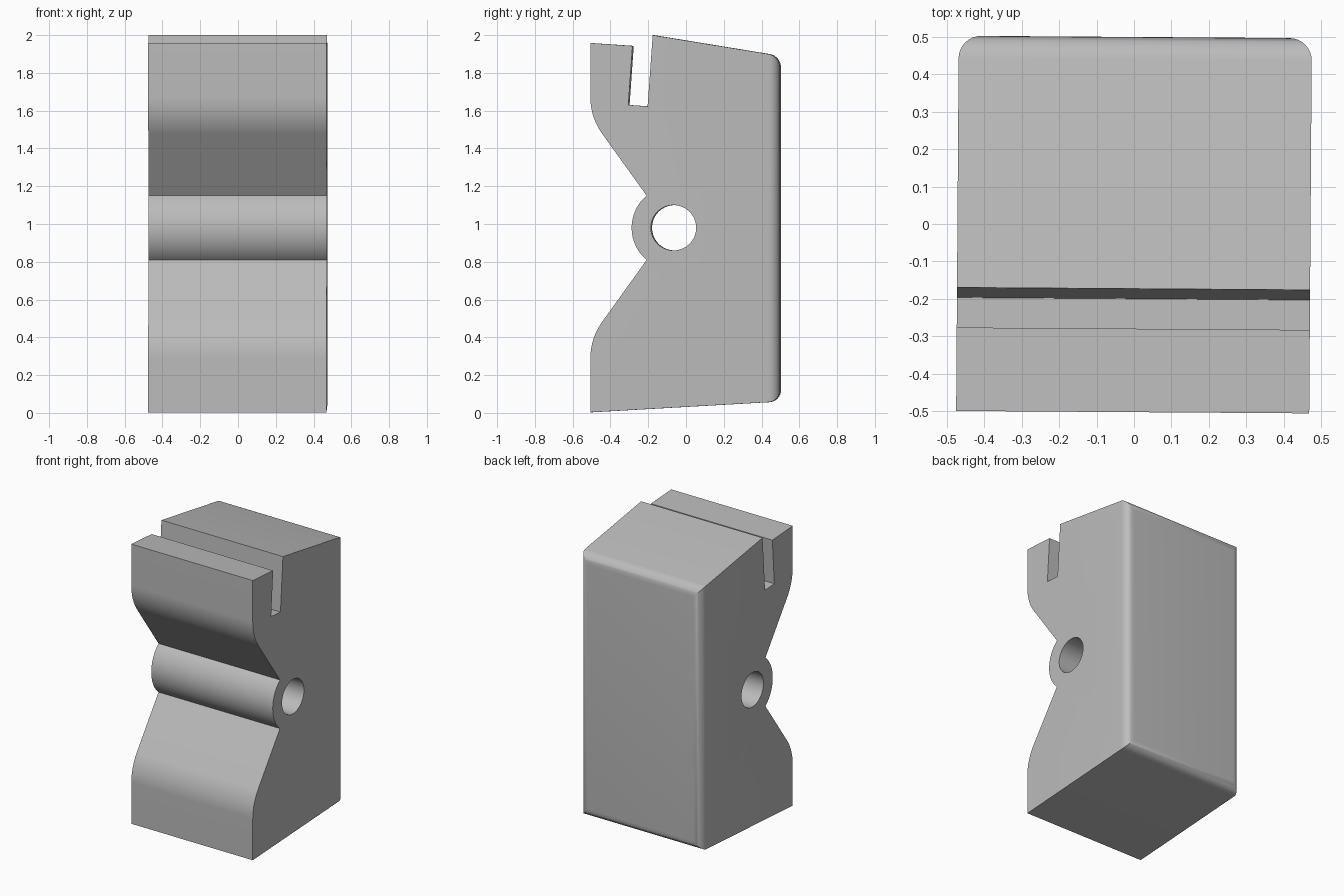
import bpy
import bmesh
from math import radians, sin, cos, tan, atan2
from mathutils import Vector, Matrix

if "Cube" in bpy.data.objects:
    bpy.data.objects.remove(bpy.data.objects["Cube"], do_unlink=True)

HALF_WIDTH = 0.472
PIVOT = Vector((-0.063, 0.98))   # hole centre in (y, z)


def fillet(before, corner, after, radius, steps=16):
    """Points of an arc rounding one profile corner."""
    p, c, n = Vector(before), Vector(corner), Vector(after)
    u, v = (p - c).normalized(), (n - c).normalized()
    half = u.angle(v) / 2
    centre = c + (u + v).normalized() * radius / sin(half)
    start = c + u * radius / tan(half) - centre
    end = c + v * radius / tan(half) - centre
    sweep = start.angle_signed(end)
    return [centre + Matrix.Rotation(-sweep * i / steps, 2) @ start
            for i in range(steps + 1)]


def arc(centre, start, end, steps=28):
    """Front-facing arc from one point up to another."""
    a, b = Vector(start) - centre, Vector(end) - centre
    r = (a.length + b.length) / 2
    ang0 = atan2(a.y, a.x) % radians(360)
    ang1 = atan2(b.y, b.x) % radians(360)
    angles = [ang0 + (ang1 - ang0) * i / steps for i in range(steps + 1)]
    return [centre + Vector((cos(t), sin(t))) * r for t in angles]


# Side profile in (y, z): foot, waist with round boss, slotted head, sloped top
waist_low, waist_high = (-0.205, 0.81), (-0.205, 1.15)
profile = [(-0.503, 0.003)]
profile += fillet((-0.503, 0), (-0.503, 0.395), waist_low, 0.33)
profile += arc(PIVOT, waist_low, waist_high)
profile += fillet(waist_high, (-0.503, 1.565), (-0.503, 1.95), 0.33)
profile += [(-0.503, 1.958), (-0.28, 1.943), (-0.302, 1.63), (-0.2, 1.623),
            (-0.173, 2.0), (0.5, 1.89), (0.5, 0.06)]

bm = bmesh.new()
face = bm.faces.new([bm.verts.new((-HALF_WIDTH, y, z)) for y, z in profile])
ext = bmesh.ops.extrude_face_region(bm, geom=[face])
bmesh.ops.translate(bm, vec=(2 * HALF_WIDTH, 0, 0),
                    verts=[g for g in ext["geom"] if isinstance(g, bmesh.types.BMVert)])
bmesh.ops.recalc_face_normals(bm, faces=bm.faces)

# Round the four edges around the back face
back = [e for e in bm.edges if all(v.co.y > 0.49 for v in e.verts)]
bmesh.ops.bevel(bm, geom=back, offset=0.06, offset_type='OFFSET', segments=8,
                profile=0.5, affect='EDGES')
mesh = bpy.data.meshes.new("body_block")
bm.to_mesh(mesh)
bm.free()
body = bpy.data.objects.new("body_block", mesh)
bpy.context.collection.objects.link(body)

# Pivot hole through the full width
bpy.ops.mesh.primitive_cylinder_add(vertices=64, radius=0.12, depth=2,
                                    location=(0, PIVOT.x, PIVOT.y),
                                    rotation=(0, radians(90), 0))
cutter = bpy.context.object
cutter.name = "pivot_hole_cutter"
cutter.hide_render = True
cut = body.modifiers.new("pivot_hole", 'BOOLEAN')
cut.operation = 'DIFFERENCE'
cut.solver = 'EXACT'
cut.object = cutter
bpy.ops.object.select_all(action='DESELECT')
body.select_set(True)
bpy.context.view_layer.objects.active = body
bpy.ops.object.modifier_apply(modifier=cut.name)
bpy.data.objects.remove(cutter, do_unlink=True)

# Plain grey finish
grey = bpy.data.materials.new("light_grey")
grey.use_nodes = True
colour = (0.5, 0.5, 0.5, 1)
grey.diffuse_color = colour
grey.node_tree.nodes["Principled BSDF"].inputs["Base Color"].default_value = colour
body.data.materials.clear()
body.data.materials.append(grey)
bpy.ops.object.shade_smooth_by_angle(angle=radians(30))

# The block sits very slightly turned
body.rotation_euler.z = radians(-0.4)
